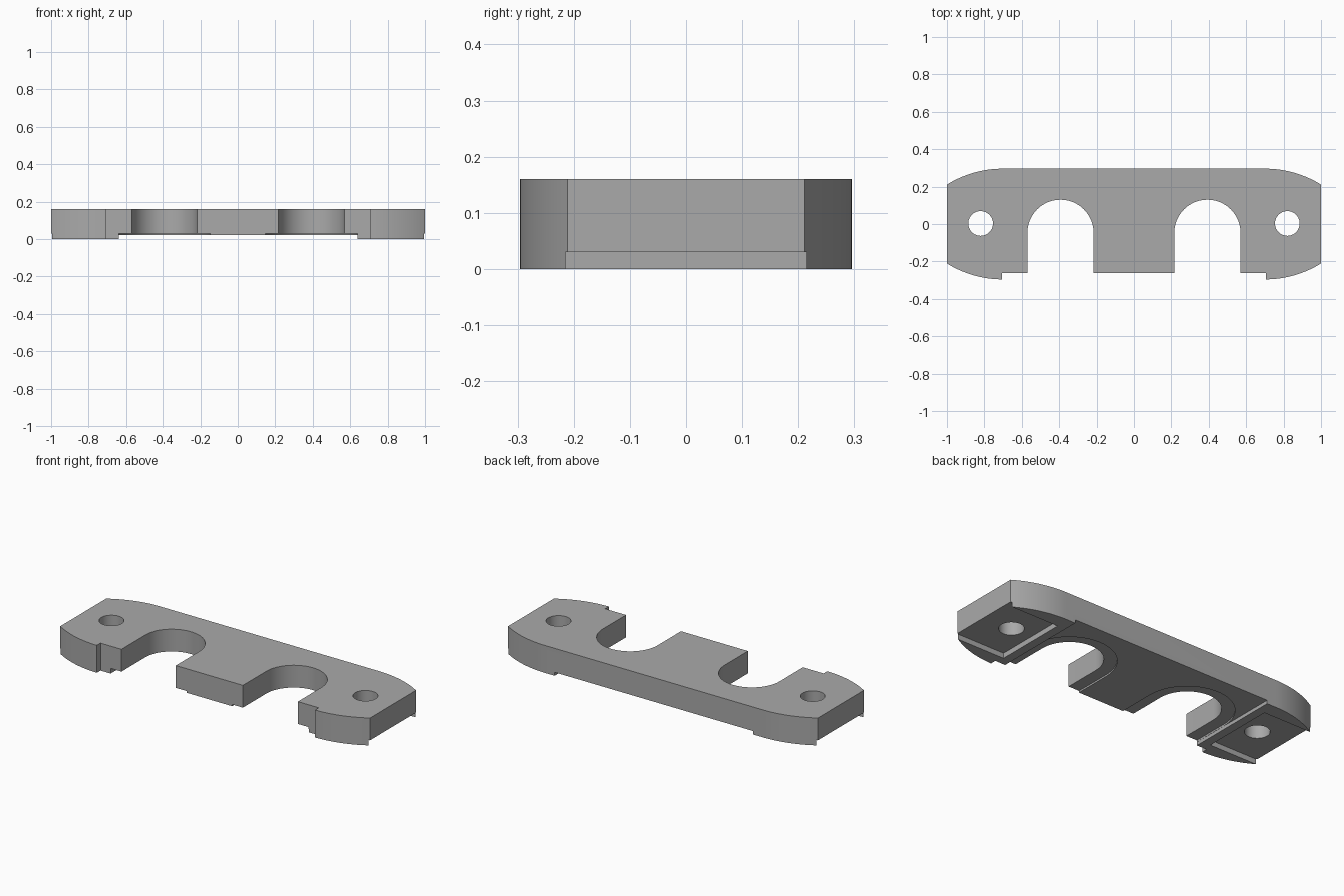
import bpy, bmesh
from math import sin, cos, pi, asin, radians

cube = bpy.data.objects.get("Cube")
if cube:
    bpy.data.objects.remove(cube, do_unlink=True)

TOP, HALF_DEPTH = 0.16, 0.296
SLOT_X, SLOT_Y, SLOT_R = 0.393, -0.047, 0.177

grey = bpy.data.materials.new("plain grey")
grey.use_nodes = True
colour = (0.4, 0.4, 0.4, 1)
grey.diffuse_color = colour
grey.node_tree.nodes["Principled BSDF"].inputs["Base Color"].default_value = colour


def extrude(name, outline, z0, z1):
    """Prism from a counter-clockwise outline."""
    bm = bmesh.new()
    face = bm.faces.new([bm.verts.new((x, y, z0)) for x, y in outline])
    out = bmesh.ops.extrude_face_region(bm, geom=[face])
    verts = [v for v in out["geom"] if isinstance(v, bmesh.types.BMVert)]
    bmesh.ops.translate(bm, verts=verts, vec=(0, 0, z1 - z0))
    bmesh.ops.recalc_face_normals(bm, faces=bm.faces)
    mesh = bpy.data.meshes.new(name)
    bm.to_mesh(mesh)
    bm.free()
    mesh.materials.append(grey)
    obj = bpy.data.objects.new(name, mesh)
    bpy.context.collection.objects.link(obj)
    return obj


def arc(cx, cy, r, a0, a1, n):
    return [(cx + r * cos(a0 + (a1 - a0) * i / n),
             cy + r * sin(a0 + (a1 - a0) * i / n)) for i in range(n + 1)]


def box(x0, x1, y0, y1):
    return [(x0, y0), (x1, y0), (x1, y1), (x0, y1)]


def arch(cx, r):
    """Round-topped slot outline, open towards the front."""
    return [(cx - r, -0.5), (cx + r, -0.5)] + arc(cx, SLOT_Y, r, 0, pi, 40)


# Plate outline: rounded ends, straight back, stepped front
R = 0.572
sweep = asin(0.3 / R)
front = arc(0.7, R - HALF_DEPTH, R, -pi / 2, -pi / 2 + sweep, 16)
front[0] = (0.705, front[0][1])
back = arc(0.7, HALF_DEPTH - R, R, pi / 2 - sweep, pi / 2, 16)
right_half = [(0.705, -0.262)] + front + back
outline = right_half + [(-x, y) for x, y in reversed(right_half)]
plate = extrude("mounting_plate", outline, 0, TOP)

# Shallow underside relief, then slots, slot rebates, bolt holes and end pockets
cutters = [extrude("underside_relief", box(-0.64, 0.64, -0.5, 0.5), -0.1, 0.02)]
for s in (-1, 1):
    cutters += [
        extrude("slot_rebate", arch(s * SLOT_X, SLOT_R + 0.069), -0.11, 0.03),
        extrude("slot", arch(s * SLOT_X, SLOT_R), -0.12, 0.3),
        extrude("bolt_hole", arc(s * 0.82, 0.003, 0.066, 0, 2 * pi, 40)[:-1], -0.13, 0.31),
        extrude("end_pocket", box(*sorted((s * 0.69, s * 1.2)), -0.215, 0.215), -0.14, 0.03),
    ]

bpy.context.view_layer.objects.active = plate
for cutter in cutters:
    mod = plate.modifiers.new(cutter.name, "BOOLEAN")
    mod.operation = "DIFFERENCE"
    mod.solver = "EXACT"
    mod.object = cutter
    bpy.ops.object.modifier_apply(modifier=mod.name)
    bpy.data.objects.remove(cutter, do_unlink=True)

# Smooth curved walls, crisp edges
for obj in bpy.context.selected_objects:
    obj.select_set(False)
plate.select_set(True)
bpy.ops.object.shade_smooth_by_angle(angle=radians(25))
